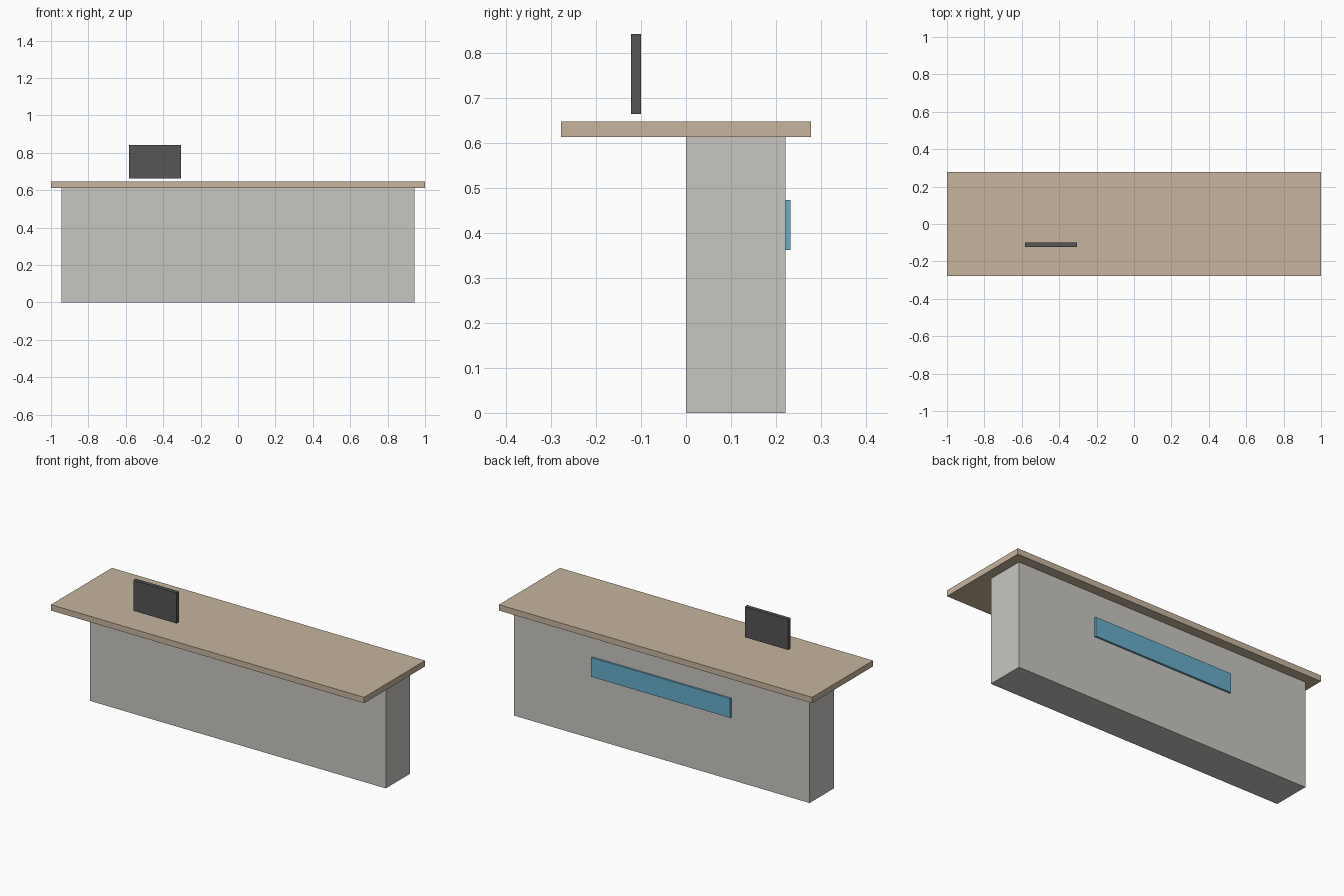
import bpy
from mathutils import Matrix, Vector
import bmesh

cube = bpy.data.objects.get("Cube")
if cube:
    bpy.data.objects.remove(cube, do_unlink=True)


def make_material(name, rgb):
    mat = bpy.data.materials.new(name)
    mat.use_nodes = True
    colour = (*rgb, 1.0)
    mat.diffuse_color = colour
    mat.node_tree.nodes["Principled BSDF"].inputs["Base Color"].default_value = colour
    return mat


def make_box(name, low, high, mat):
    """Axis-aligned box between two opposite corners."""
    low, high = Vector(low), Vector(high)
    bm = bmesh.new()
    bmesh.ops.create_cube(bm, size=1.0, matrix=Matrix.Diagonal((*(high - low), 1.0)))
    mesh = bpy.data.meshes.new(name)
    bm.to_mesh(mesh)
    bm.free()
    mesh.materials.append(mat)
    obj = bpy.data.objects.new(name, mesh)
    obj.location = (low + high) / 2
    bpy.context.collection.objects.link(obj)
    return obj


stone = make_material("warm grey", (0.58, 0.565, 0.54))
wood = make_material("light wood", (0.57, 0.46, 0.34))
charcoal = make_material("charcoal", (0.092, 0.092, 0.096))
blue = make_material("sky blue", (0.138, 0.418, 0.597))

# Solid counter body, set towards the back
make_box("counter_body", (-0.944, 0, 0), (0.944, 0.221, 0.613), stone)

# Overhanging worktop
make_box("worktop", (-1, -0.278, 0.613), (1, 0.278, 0.647), wood)

# Thin screen hovering just above the worktop
make_box("screen", (-0.583, -0.122, 0.664), (-0.306, -0.1, 0.841), charcoal)

# Raised sign panel on the back face
make_box("sign_panel", (-0.445, 0.221, 0.362), (0.445, 0.232, 0.473), blue)
